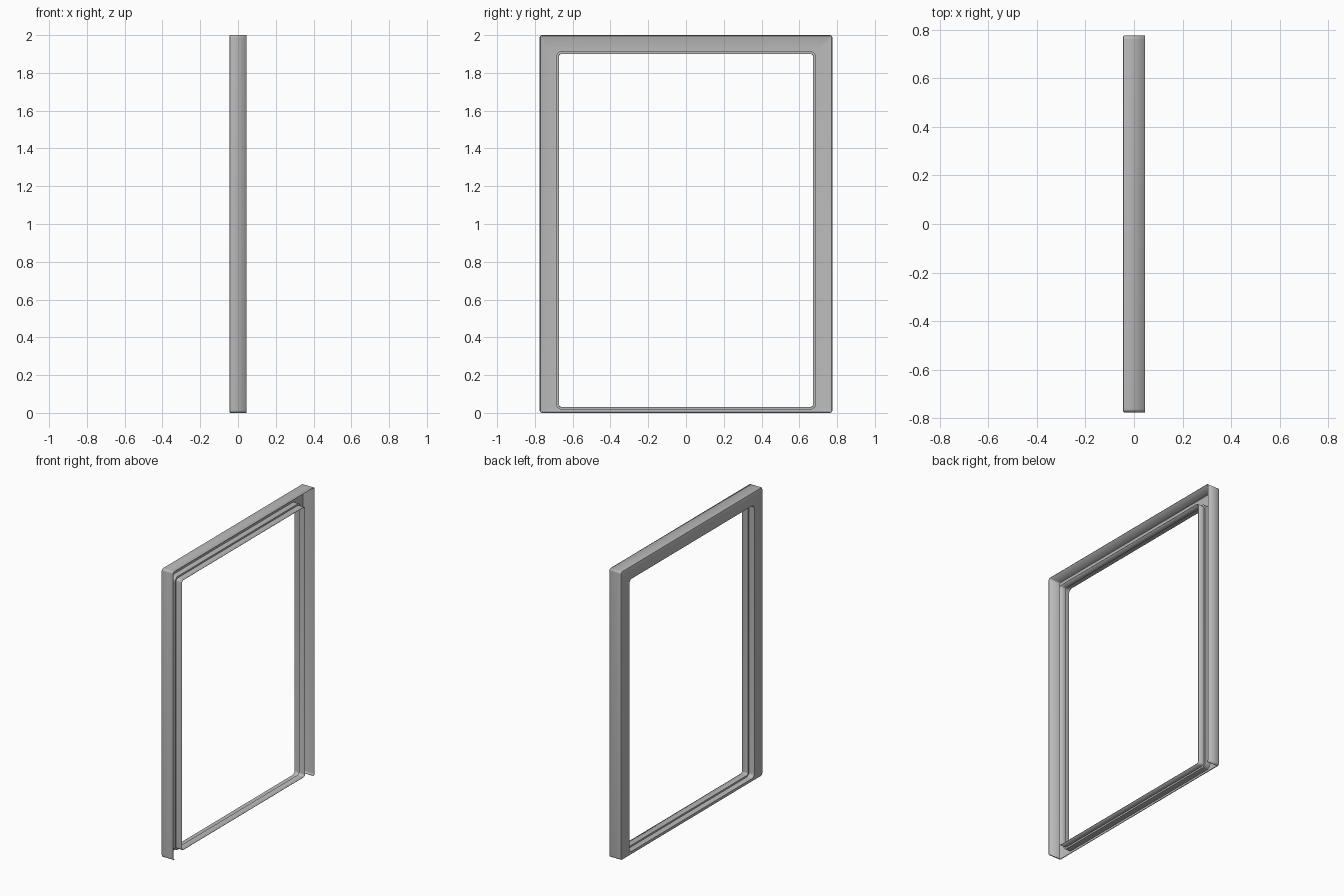
import bpy
import bmesh
from math import cos, sin, pi, radians

cube = bpy.data.objects.get("Cube")
if cube:
    bpy.data.objects.remove(cube)

STEPS = 6            # segments in each rounded corner
BACK, FRONT = 0.045, -0.045


def rounded_outline(bm, x, half_width, bottom, top, radius):
    """Rounded rectangle in the yz plane, counter-clockwise from the top +y corner."""
    verts = []
    for corner, (sy, high) in enumerate([(1, True), (-1, True), (-1, False), (1, False)]):
        cy = sy * (half_width - radius)
        cz = top - radius if high else bottom + radius
        for i in range(STEPS + 1):
            a = (corner + i / STEPS) * pi / 2
            verts.append(bm.verts.new((x, cy + radius * cos(a), cz + radius * sin(a))))
    return verts


def bridge(bm, first, second, skip=None):
    n = len(first)
    for j in range(n):
        if j != skip:
            k = (j + 1) % n
            bm.faces.new((first[j], second[j], second[k], first[k]))


def outer(x, inset):
    return (x, 0.775 - inset, inset, 2 - inset, 0.014 - inset)


def opening(x, inset):
    return (x, 0.684 - inset, 0.021 + inset, 1.911 - inset, 0.026 - inset)


# Folded sheet profile: outer wall, soft front edge, face, stepped inner rim
profile = [
    outer(BACK, 0), outer(FRONT + 0.005, 0), outer(FRONT + 0.0015, 0.0015),
    outer(FRONT, 0.005),
    opening(FRONT, 0), opening(-0.005, 0),
    opening(-0.005, 0.011), opening(0.042, 0.011),
]
bm = bmesh.new()
loops = [rounded_outline(bm, *p) for p in profile]
bottom_span = 3 * (STEPS + 1) - 1
for i in range(len(loops) - 1):
    # The outer wall is left open along the bottom
    bridge(bm, loops[i], loops[i + 1], bottom_span if i == 0 else None)

mesh = bpy.data.meshes.new("window_frame")
bm.to_mesh(mesh)
bm.free()
frame = bpy.data.objects.new("window_frame", mesh)
bpy.context.collection.objects.link(frame)

# Sheet thickness, hidden inside the fold
sheet = frame.modifiers.new("sheet_thickness", "SOLIDIFY")
sheet.thickness = 0.003
sheet.offset = -1
sheet.use_even_offset = True

# Plain grey finish
grey = bpy.data.materials.new("plain_grey")
grey.use_nodes = True
colour = (0.5, 0.5, 0.5, 1)
grey.diffuse_color = colour
grey.node_tree.nodes["Principled BSDF"].inputs["Base Color"].default_value = colour
mesh.materials.append(grey)

bpy.ops.object.select_all(action="DESELECT")
frame.select_set(True)
bpy.context.view_layer.objects.active = frame
bpy.ops.object.shade_smooth_by_angle(angle=radians(35))
